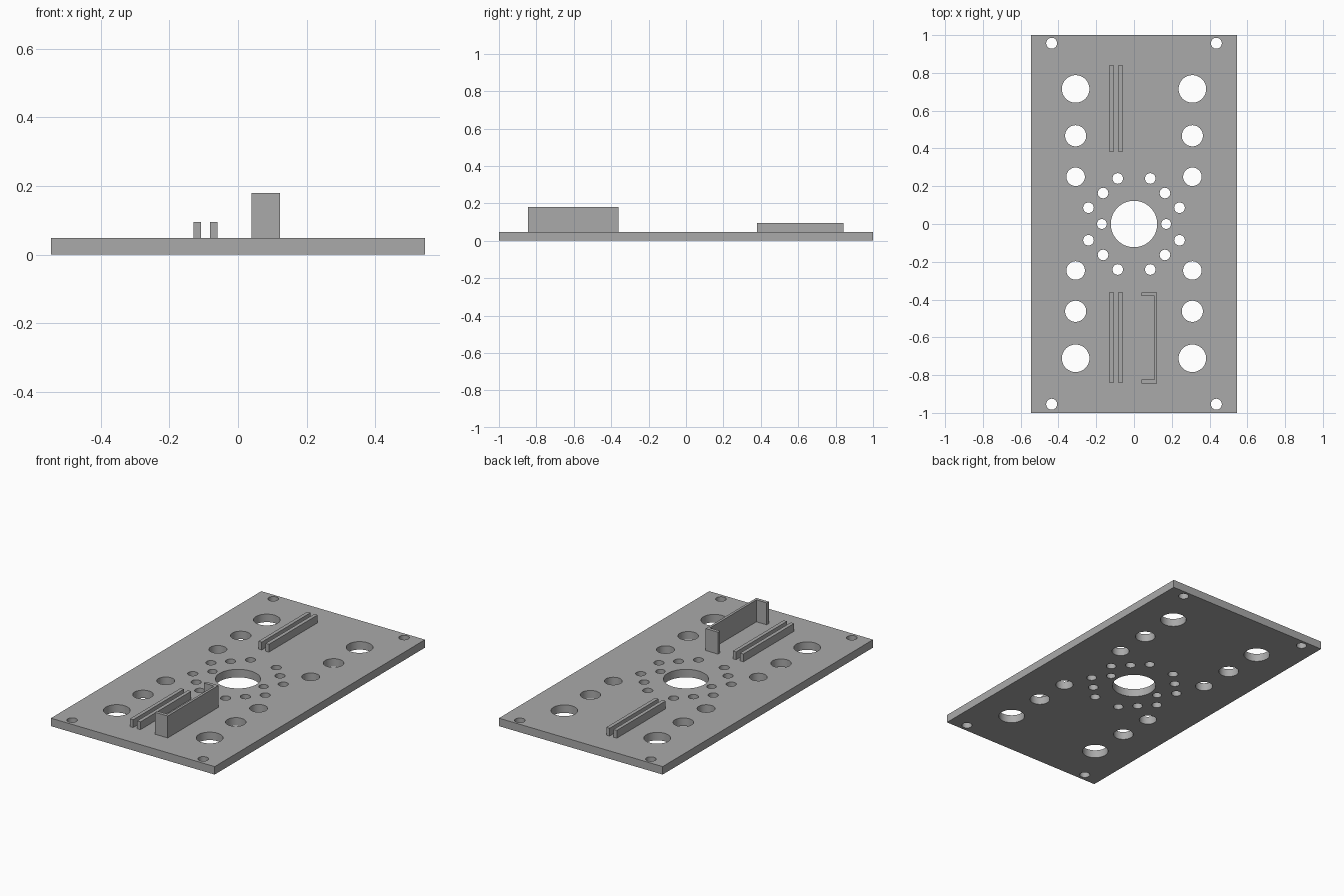
import bpy
import bmesh
from math import cos, sin, pi, radians

cube = bpy.data.objects.get("Cube")
if cube:
    bpy.data.objects.remove(cube, do_unlink=True)

# Single plain grey
COLOUR = (0.4, 0.4, 0.4, 1)
grey = bpy.data.materials.new("plain grey")
grey.use_nodes = True
grey.diffuse_color = COLOUR
grey.node_tree.nodes["Principled BSDF"].inputs["Base Color"].default_value = COLOUR

TOP = 0.048  # plate thickness


def circle(x, y, r, n=48):
    return [(x + r * cos(2 * pi * i / n), y + r * sin(2 * pi * i / n)) for i in range(n)]


def prism(name, loops, z0, z1):
    """Extrude closed outlines from z0 to z1; inner loops become holes."""
    curve = bpy.data.curves.new(name, "CURVE")
    curve.dimensions = "2D"
    curve.fill_mode = "BOTH"
    curve.extrude = (z1 - z0) / 2
    for loop in loops:
        spline = curve.splines.new("POLY")
        spline.points.add(len(loop) - 1)
        for point, (x, y) in zip(spline.points, loop):
            point.co = (x, y, 0, 1)
        spline.use_cyclic_u = True
    obj = bpy.data.objects.new(name, curve)
    bpy.context.collection.objects.link(obj)
    bpy.ops.object.select_all(action="DESELECT")
    obj.select_set(True)
    bpy.context.view_layer.objects.active = obj
    bpy.ops.object.convert(target="MESH")
    obj = bpy.context.view_layer.objects.active

    # Weld caps to walls and lift into place
    bm = bmesh.new()
    bm.from_mesh(obj.data)
    bmesh.ops.remove_doubles(bm, verts=bm.verts, dist=0.0001)
    bmesh.ops.recalc_face_normals(bm, faces=bm.faces)
    bmesh.ops.translate(bm, verts=bm.verts, vec=(0, 0, (z0 + z1) / 2))
    bm.to_mesh(obj.data)
    bm.free()
    obj.data.materials.clear()
    obj.data.materials.append(grey)
    bpy.ops.object.shade_smooth_by_angle(angle=radians(30))
    return obj


def rectangle(x0, x1, y0, y1):
    return [(x0, y0), (x1, y0), (x1, y1), (x0, y1)]


# Base plate: outline, central bore, then mirrored holes (x, y, radius)
loops = [rectangle(-0.545, 0.545, -1, 1), circle(0, 0, 0.123, 64)]
holes = [
    (0.309, 0.715, 0.073), (0.309, 0.467, 0.056), (0.309, 0.25, 0.049),
    (0.309, -0.711, 0.073), (0.309, -0.462, 0.056), (0.309, -0.246, 0.049),
    (0.436, 0.957, 0.029), (0.436, -0.954, 0.029), (0.17, 0, 0.026),
]
# Bolt ring around the bore
for x, y in ((0.086, 0.241), (0.164, 0.164), (0.241, 0.086)):
    holes += [(x, y, 0.028), (x, -y, 0.028)]
for x, y, r in holes:
    loops += [circle(side * x, y, r) for side in (-1, 1)]
prism("base_plate", loops, 0, TOP)

# Paired guide rails at front and back
for place, y0, y1 in (("front", -0.842, -0.36), ("back", 0.38, 0.843)):
    for side, x0 in (("right", -0.13), ("left", -0.082)):
        prism(f"{place}_{side}_rail", [rectangle(x0, x0 + 0.022, y0, y1)], TOP, 0.095)

# Upright channel bracket, open towards the rails
x0, x1, y0, y1, t = 0.04, 0.123, -0.844, -0.362, 0.02
inner = x1 - 0.015
prism("channel_bracket", [[
    (x0, y0), (x1, y0), (x1, y1), (x0, y1),
    (x0, y1 - t), (inner, y1 - t), (inner, y0 + t), (x0, y0 + t),
]], TOP, 0.18)
